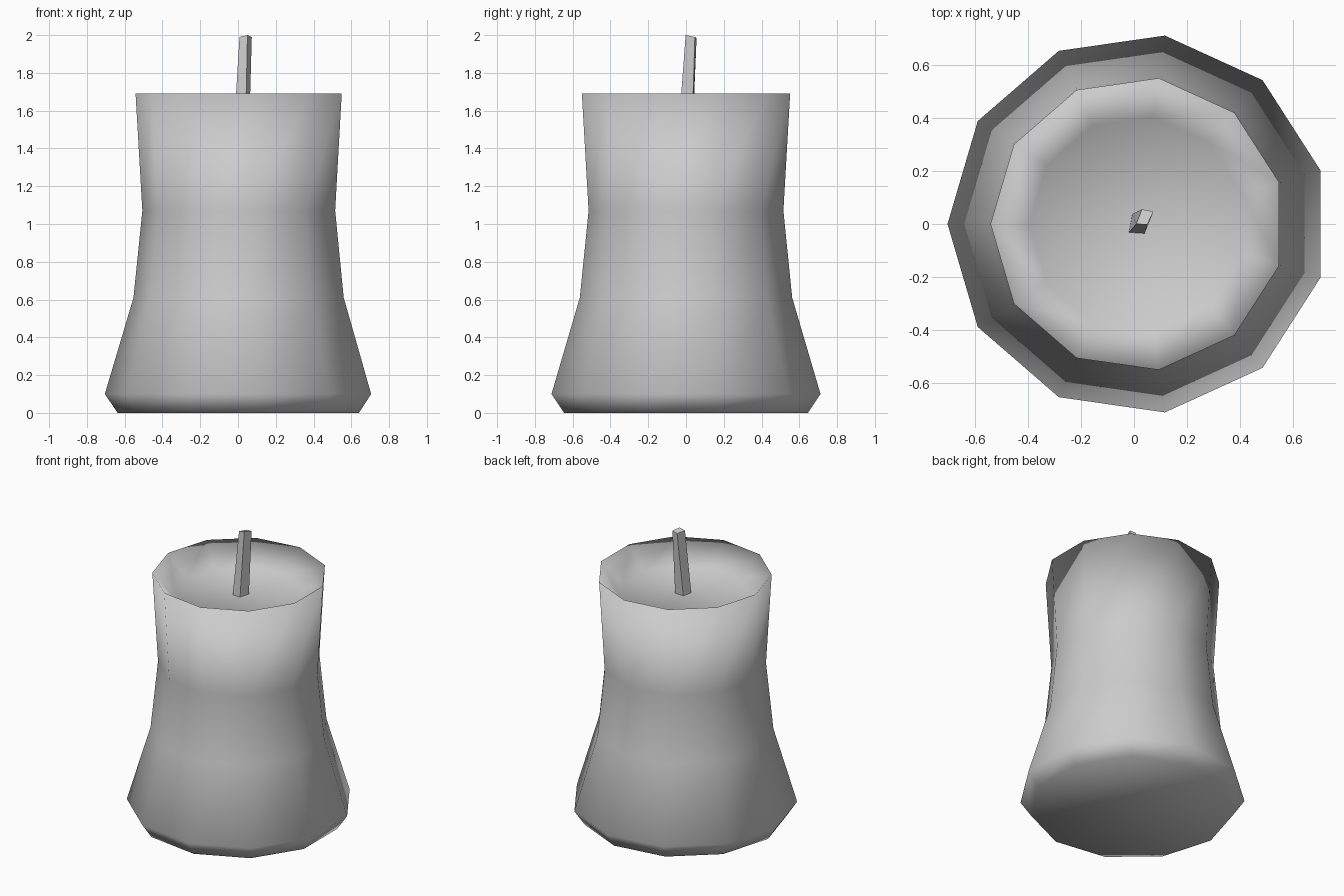
import bpy
from math import cos, sin, pi

if "Cube" in bpy.data.objects:
    bpy.data.objects.remove(bpy.data.objects["Cube"])

SIDES = 11
CENTRE_X = 0.0146


def make_object(name, verts, faces, smooth):
    mesh = bpy.data.meshes.new(name)
    mesh.from_pydata(verts, [], faces)
    for poly in mesh.polygons:
        poly.use_smooth = smooth
    mesh.update()
    obj = bpy.data.objects.new(name, mesh)
    bpy.context.collection.objects.link(obj)
    return obj


def loft(rings):
    """Join equal-length rings of points with quads and close both ends."""
    n = len(rings[0])
    verts = [p for ring in rings for p in ring]
    faces = [(k * n + i, k * n + (i + 1) % n, (k + 1) * n + (i + 1) % n, (k + 1) * n + i)
             for k in range(len(rings) - 1) for i in range(n)]
    faces.append(tuple(reversed(range(n))))
    faces.append(tuple(range(len(verts) - n, len(verts))))
    return verts, faces


def ring(radius, z):
    angles = [pi + 2 * pi * i / SIDES for i in range(SIDES)]
    return [(CENTRE_X + radius * cos(a), radius * sin(a), z) for a in angles]


# Wax body: flared foot, narrow waist, hollow at the top (radius, height)
profile = [(0.652, 0), (0.7195, 0.10), (0.568, 0.61), (0.521, 1.07),
           (0.557, 1.69), (0.41, 1.55)]
make_object("candle_body", *loft([ring(r, z) for r, z in profile]), smooth=True)

# Wick: slightly leaning four-sided stick with a slanted tip
wick_base = [(-0.02, -0.033, 1.53), (0.04, -0.037, 1.53),
             (0.06, 0.033, 1.53), (-0.007, 0.037, 1.53)]
wick_tip = [(0.008, 0.0, 1.99), (0.05, -0.002, 2.0),
            (0.073, 0.047, 1.99), (0.03, 0.056, 1.985)]
make_object("wick", *loft([wick_base, wick_tip]), smooth=False)
